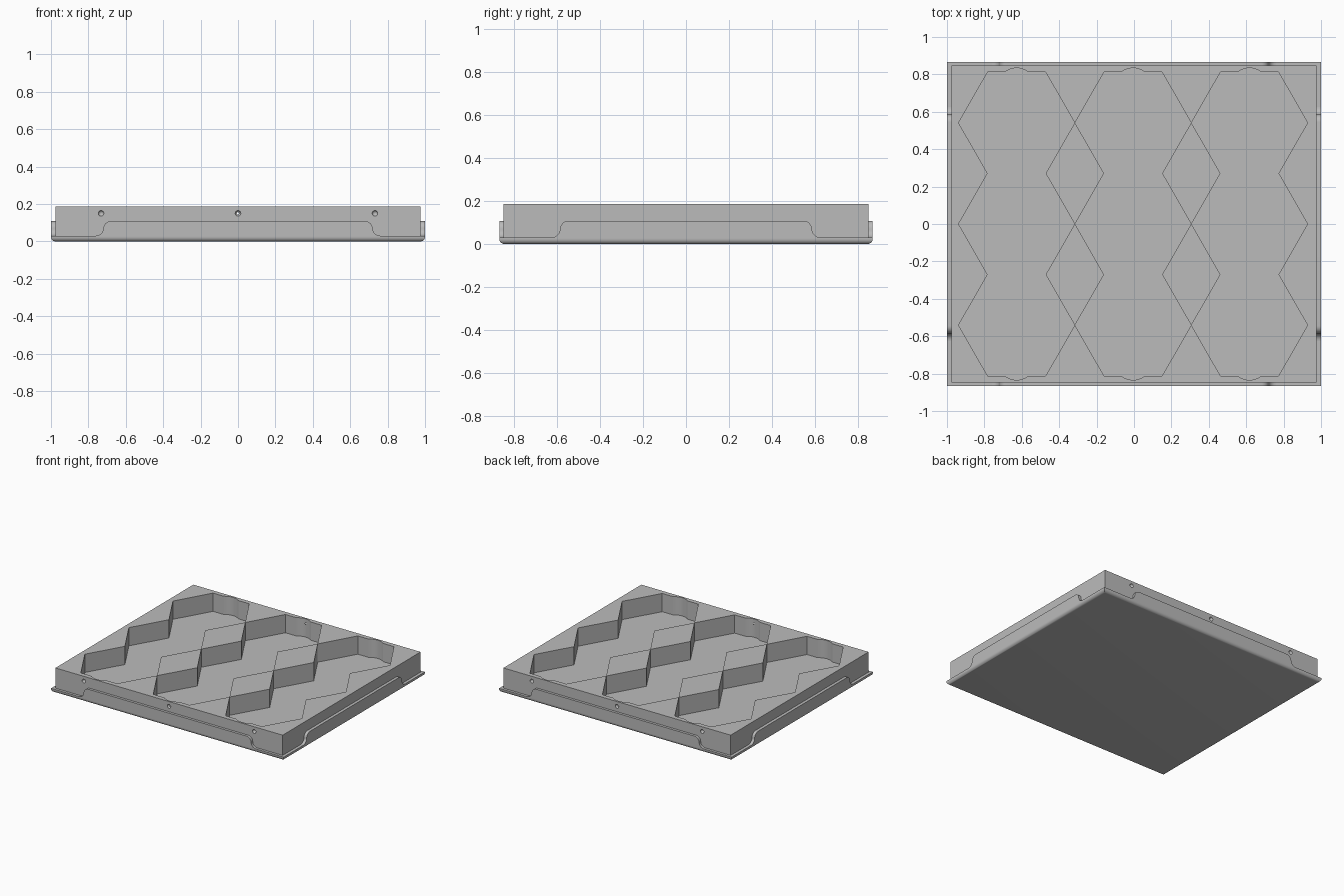
import bpy, bmesh, math
from mathutils import Matrix, Vector

cube = bpy.data.objects.get("Cube")
if cube:
    bpy.data.objects.remove(cube)

grey = bpy.data.materials.new("plain grey")
grey.use_nodes = True
COLOUR = (0.5, 0.5, 0.5, 1)
grey.diffuse_color = COLOUR
grey.node_tree.nodes["Principled BSDF"].inputs["Base Color"].default_value = COLOUR

HALF_X, HALF_Y = 0.977, 0.847      # tray body
OUT_X, OUT_Y = 1.0, 0.867          # base flange
TOP, FLOOR, FLANGE = 0.187, 0.045, 0.03


def finish(name, bm):
    bmesh.ops.recalc_face_normals(bm, faces=bm.faces)
    mesh = bpy.data.meshes.new(name)
    bm.to_mesh(mesh)
    bm.free()
    mesh.materials.append(grey)
    obj = bpy.data.objects.new(name, mesh)
    bpy.context.collection.objects.link(obj)
    return obj


def prism(name, outline, low, high, matrix=Matrix()):
    """Extrude a flat outline from low to high, then place it."""
    bm = bmesh.new()
    face = bm.faces.new([bm.verts.new((x, y, low)) for x, y in outline])
    grown = bmesh.ops.extrude_face_region(bm, geom=[face])["geom"]
    bmesh.ops.translate(bm, vec=(0, 0, high - low),
                        verts=[v for v in grown if isinstance(v, bmesh.types.BMVert)])
    bmesh.ops.transform(bm, matrix=matrix, verts=bm.verts)
    return finish(name, bm)


def rectangle(hx, hy):
    return [(-hx, -hy), (hx, -hy), (hx, hy), (-hx, hy)]


def activate(obj):
    bpy.ops.object.select_all(action='DESELECT')
    obj.select_set(True)
    bpy.context.view_layer.objects.active = obj


def cut(target, cutter):
    cutter.hide_render = True
    mod = target.modifiers.new("cut", 'BOOLEAN')
    mod.operation, mod.solver, mod.object = 'DIFFERENCE', 'EXACT', cutter
    activate(target)
    bpy.ops.object.modifier_apply(modifier=mod.name)
    bpy.data.objects.remove(cutter)


def arc(cx, cy, r, start, end, steps=8):
    return [(cx + r * math.cos(math.radians(start + (end - start) * i / steps)),
             cy + r * math.sin(math.radians(start + (end - start) * i / steps)))
            for i in range(steps + 1)]


# Base flange with rounded lower edges
base = prism("base_flange", rectangle(OUT_X, OUT_Y), 0, FLANGE)
bm = bmesh.new()
bm.from_mesh(base.data)
low_edges = [e for e in bm.edges if all(v.co.z < 0.001 for v in e.verts)]
bmesh.ops.bevel(bm, geom=low_edges, offset=0.024, segments=6, profile=0.5, affect='EDGES')
bm.to_mesh(base.data)
bm.free()

# Tray body
body = prism("tray_body", rectangle(HALF_X, HALF_Y), 0.02, TOP)

# Columns of three joined hexagonal pockets with finger notches at both ends
PITCH, ROW, SHIFT = 0.6225, 0.2705, -0.005
RADIUS = PITCH / 2 - 0.0006
for col in (-1, 0, 1):
    cx = SHIFT + col * PITCH
    right = []
    for row in (-2, 0, 2):
        right += [(RADIUS / 2, (row - 1) * ROW), (RADIUS, row * ROW)]
    right.append((RADIUS / 2, 3 * ROW))
    notch = arc(0, 0.734, 0.1, 51, 129, 8)
    notch = [(x, max(y, 3 * ROW)) for x, y in notch]
    half = right + notch
    outline = half[1:] + [(-x, -y) for x, y in notch]
    left = [(-x, y) for x, y in reversed(right)]
    outline = right + notch + left + [(-x, -y) for x, y in notch]
    cut(body, prism("pocket_cutter", [(cx + x, y) for x, y in outline], FLOOR, TOP + 0.1))

# Round catch dimples on front and back
for side in (-1, 1):
    for x in (-0.732, 0, 0.732):
        bm = bmesh.new()
        bmesh.ops.create_uvsphere(bm, u_segments=20, v_segments=12, radius=0.015)
        bmesh.ops.translate(bm, vec=(x, side * HALF_Y, 0.15), verts=bm.verts)
        cut(body, finish("dimple_cutter", bm))


# Raised grip on the middle of each side, with S-curved ends
def grip(name, half, inner, outer, angle):
    r, top = 0.04, 0.108
    end = arc(half + r, FLANGE + r, r, 270, 180) + arc(half - r, top - r, r, 0, 90)
    outline = [(half + r, 0.025)] + end
    outline += [(-x, z) for x, z in reversed(outline)]
    stand = Matrix.Rotation(angle, 4, 'Z') @ Matrix.Rotation(math.pi / 2, 4, 'X')
    return prism(name, outline, inner - 0.005, outer, stand)


parts = [base, body]
for name, half, inner, outer, angle in (
        ("front_grip", 0.72, HALF_Y, OUT_Y, 0),
        ("left_grip", 0.585, HALF_X, OUT_X, math.pi / 2),
        ("back_grip", 0.72, HALF_Y, OUT_Y, math.pi),
        ("right_grip", 0.585, HALF_X, OUT_X, -math.pi / 2)):
    parts.append(grip(name, half, inner, outer, angle))

for part in parts:
    activate(part)
    bpy.ops.object.shade_smooth_by_angle(angle=math.radians(30))
